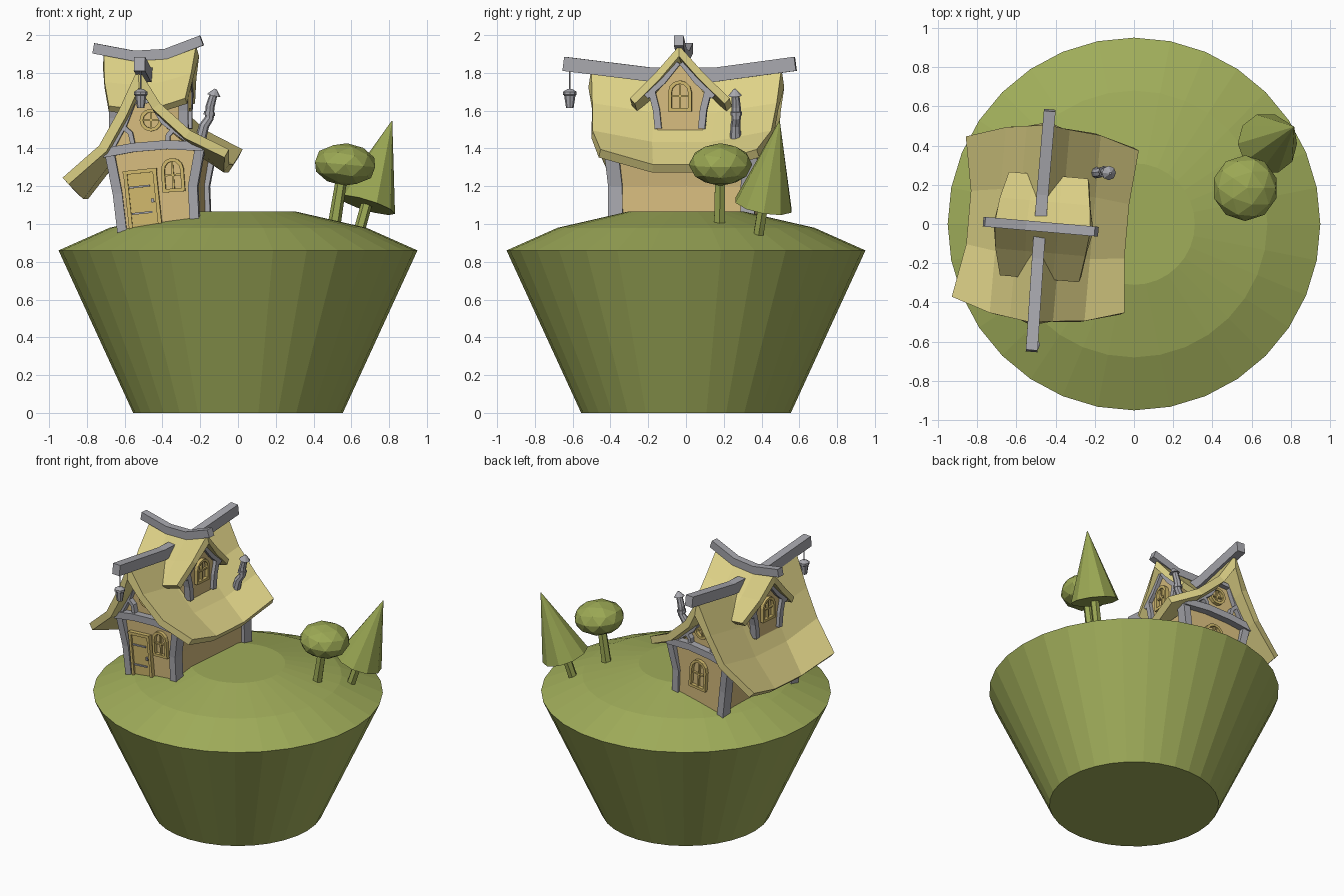
import bpy, bmesh, math
from mathutils import Vector, Matrix

if "Cube" in bpy.data.objects:
    bpy.data.objects.remove(bpy.data.objects["Cube"])


def material(name, r, g, b):
    m = bpy.data.materials.new(name)
    m.diffuse_color = [((c / 255 + 0.055) / 1.055) ** 2.4 for c in (r, g, b)] + [1]
    m.use_nodes = True
    m.node_tree.nodes["Principled BSDF"].inputs["Base Color"].default_value = m.diffuse_color
    return m


GREEN = material("grass_green", 160, 173, 90)
LEAF = material("tree_green", 155, 168, 84)
THATCH = material("roof_straw", 222, 210, 135)
WALL = material("wall_tan", 214, 188, 126)
FRAME = material("frame_ochre", 208, 184, 108)
GREY = material("timber_grey", 168, 168, 174)

WORLD = Matrix.Identity(4)
HOUSE = Matrix.Translation((-0.46, 0, 0)) @ Matrix.Rotation(math.radians(-5), 4, 'Z')
X, Y, Z = Vector((1, 0, 0)), Vector((0, 1, 0)), Vector((0, 0, 1))


def finish(bm, name, mat, frame):
    me = bpy.data.meshes.new(name)
    bm.to_mesh(me)
    bm.free()
    me.materials.append(mat)
    ob = bpy.data.objects.new(name, me)
    ob.matrix_world = frame
    bpy.context.collection.objects.link(ob)
    return ob


def loft(name, rings, mat, frame=HOUSE, closed=False):
    """Skin equal rings; cap the ends, or join last to first when closed."""
    bm = bmesh.new()
    vs = [[bm.verts.new(p) for p in r] for r in rings]
    n = len(vs[0])
    pairs = list(zip(vs, vs[1:])) + ([(vs[-1], vs[0])] if closed else [])
    for a, b in pairs:
        for i in range(n):
            bm.faces.new((a[i], a[(i + 1) % n], b[(i + 1) % n], b[i]))
    if not closed:
        bm.faces.new(vs[0][::-1])
        bm.faces.new(vs[-1])
    bmesh.ops.recalc_face_normals(bm, faces=bm.faces)
    return finish(bm, name, mat, frame)


def tangents(pts):
    return [(pts[min(i + 1, len(pts) - 1)] - pts[max(i - 1, 0)]).normalized()
            for i in range(len(pts))]


def sweep(name, pts, side, w, h, mat=GREY, frame=HOUSE):
    """Rectangular beam along a path, w wide along the side vector."""
    pts = [Vector(p) for p in pts]
    rings = []
    for p, t in zip(pts, tangents(pts)):
        up = t.cross(side).normalized() * h / 2
        s = side * w / 2
        rings.append([p - s - up, p + s - up, p + s + up, p - s + up])
    return loft(name, rings, mat, frame)


def tube(name, pts, radii, n, mat, frame=WORLD):
    """Round section along a path."""
    pts = [Vector(p) for p in pts]
    axis = (pts[-1] - pts[0]).normalized()
    a = axis.cross(Y).normalized()
    b = axis.cross(a)
    rings = [[p + r * (a * math.cos(k * math.tau / n) + b * math.sin(k * math.tau / n))
              for k in range(n)] for p, r in zip(pts, radii)]
    return loft(name, rings, mat, frame)


def roof(name, rows, thick):
    """Thick roof sheet from a grid of points."""
    bm = bmesh.new()
    vs = [[bm.verts.new(p) for p in r] for r in rows]
    for a, b in zip(vs, vs[1:]):
        for i in range(len(a) - 1):
            f = bm.faces.new((a[i], a[i + 1], b[i + 1], b[i]))
            f.normal_update()
            if f.normal.z < 0:
                f.normal_flip()
    ob = finish(bm, name, THATCH, HOUSE)
    mod = ob.modifiers.new("thickness", 'SOLIDIFY')
    mod.thickness, mod.offset, mod.use_even_offset = thick, -1, True


def arch(w, h):
    arc = [(w / 2 * math.cos(k * math.pi / 6), h - w / 2 + w / 2 * math.sin(k * math.pi / 6))
           for k in range(7)]
    return [(-w / 2, 0), (w / 2, 0)] + arc


def circle(r):
    return [(r * math.cos(k * math.tau / 12), r + r * math.sin(k * math.tau / 12)) for k in range(12)]


def window(name, outline, pos, turn, tilt=0):
    """Raised frame with a cross bar; outline is in x, z from the sill up."""
    frame = (HOUSE @ Matrix.Translation(pos) @ Matrix.Rotation(math.radians(turn), 4, 'Z')
             @ Matrix.Rotation(math.radians(tilt), 4, 'Y'))
    h = max(z for x, z in outline)
    w = max(x for x, z in outline)
    k = 1 - 0.018 / w
    inner = [(x * k, h / 2 + (z - h / 2) * (1 - 0.036 / h)) for x, z in outline]
    loft(name + "_frame", [[(x, y, z) for x, z in o] for o, y in
                           ((outline, 0.01), (outline, -0.025), (inner, -0.025), (inner, 0.01))],
         FRAME, frame, closed=True)
    sweep(name + "_upright_bar", [(0, -0.005, 0.01), (0, -0.005, h - 0.01)], Y, 0.02, 0.01, FRAME, frame)
    sweep(name + "_cross_bar", [(0.01 - w, -0.005, h * 0.5), (w - 0.01, -0.005, h * 0.5)], Y, 0.02, 0.01, FRAME, frame)


# Island: stacked rings
loft("island", [[(r * math.cos(k * math.tau / 32), r * math.sin(k * math.tau / 32), z) for k in range(32)]
                for r, z in ((0.555, 0), (0.95, 0.86), (0.68, 0.98), (0.31, 1.065))], GREEN, WORLD)

# Trees: pointed and round
tube("pointed_tree_trunk", [(0.635, 0.383, 0.94), (0.685, 0.412, 1.12)], (0.03, 0.03), 6, LEAF)
tube("pointed_tree_crown", [(0.68, 0.41, 1.10), (0.815, 0.495, 1.545)], (0.158, 0.002), 10, LEAF)
tube("round_tree_trunk", [(0.51, 0.178, 1.0), (0.55, 0.18, 1.25)], (0.034, 0.03), 6, LEAF)
bm = bmesh.new()
bmesh.ops.create_icosphere(bm, subdivisions=2, radius=1)
finish(bm, "round_tree_crown", LEAF, Matrix.Translation((0.567, 0.183, 1.315))
       @ Matrix.Rotation(math.radians(5), 4, 'Y') @ Matrix.Diagonal((0.168, 0.168, 0.113, 1)))

# House body and dormer body: gable outlines pushed through
body = [(-0.11, 0.92), (0.265, 0.92), (0.255, 1.2), (0.28, 1.37), (0.09, 1.53),
        (-0.025, 1.71), (-0.12, 1.49), (-0.19, 1.36), (-0.14, 1.16)]
loft("house_walls", [[(u, v, z) for u, z in body] for v in (-0.37, 0.37)], WALL)
dormer = [(-0.115, 1.42), (0.115, 1.42), (0.14, 1.66), (0, 1.83), (-0.14, 1.66)]
loft("dormer_walls", [[(u, v - 0.015, z + 0.1 * u) for v, z in dormer] for u in (-0.185, 0.185)], WALL)

# Main roof: end u, end z, half length, middle u, middle z
prof = [(-0.435, 1.245, 0.41, -0.385, 1.165), (-0.235, 1.415, 0.475, -0.235, 1.36),
        (-0.13, 1.60, 0.49, -0.13, 1.55), (-0.025, 1.825, 0.505, -0.025, 1.775),
        (0.09, 1.64, 0.49, 0.09, 1.59), (0.25, 1.495, 0.475, 0.25, 1.435),
        (0.45, 1.395, 0.415, 0.425, 1.315)]
stations = (-1, -1 / 3, 1 / 3, 1)
roof("main_roof", [[(ue, t * hv, ze) if abs(t) == 1 else (um, t * hv, zm) for t in stations]
                   for ue, ze, hv, um, zm in prof], 0.05)

# Dormer roof: v, z, left u, right u
half = [(0.265, 1.645, -0.20, 0.205), (0.13, 1.775, -0.235, 0.225), (0, 1.92, -0.25, 0.24)]
prof = half + [(-v, z, a, b) for v, z, a, b in half[1::-1]]
rows = []
for v, z, a, b in prof:
    us = [a + (b - a) * (t + 1) / 2 for t in stations]
    rows.append([(u, v - 0.015, z + 0.1 * u - (0 if abs(t) == 1 else 0.03)) for u, t in zip(us, stations)])
roof("dormer_roof", rows, 0.04)

# Ridge beams
sweep("main_ridge_beam", [(-0.005, -0.65, 1.848), (-0.015, -0.18, 1.79), (-0.02, 0.15, 1.79),
                          (-0.02, 0.58, 1.848)], X, 0.06, 0.075)
sweep("dormer_ridge_beam", [(-0.304, -0.015, 1.93), (-0.09, -0.015, 1.89), (0.08, -0.015, 1.90),
                            (0.271, -0.015, 1.972)], Y, 0.05, 0.055)

# Timber framing, same on front and back gables
for end, s in (("front", -1), ("back", 1)):
    sweep(end + "_left_post", [(-0.12, s * 0.35, 0.95), (-0.145, s * 0.352, 1.16), (-0.185, s * 0.372, 1.37)], Y, 0.075, 0.05)
    sweep(end + "_right_post", [(0.265, s * 0.35, 0.97), (0.255, s * 0.352, 1.2), (0.293, s * 0.372, 1.40)], Y, 0.075, 0.05)
    timbers = {
        "cross_beam": ([(-0.22, 1.375), (-0.06, 1.405), (0.12, 1.42), (0.31, 1.41)], 0.048),
        "left_gable_board": ([(-0.19, 1.38), (-0.11, 1.53), (-0.04, 1.71)], 0.035),
        "right_gable_board": ([(0.28, 1.41), (0.10, 1.545), (0, 1.71)], 0.035),
        "collar_tie": ([(-0.07, 1.645), (0.05, 1.655)], 0.025),
        "left_brace": ([(-0.06, 1.41), (-0.075, 1.48), (-0.12, 1.52)], 0.025),
        "right_brace": ([(0.12, 1.42), (0.125, 1.47), (0.16, 1.51)], 0.025)}
    for part, (path, thick) in timbers.items():
        d = 0.395 if part == "cross_beam" else 0.38
        sweep(f"{end}_{part}", [(u, s * d, z) for u, z in path], Y, 0.05, thick)
    window(end + "_round_window", circle(0.06), (0.033, s * 0.37, 1.49), 0 if s < 0 else 180)

# Dormer framing, same on both sides
for end, s in (("left", -1), ("right", 1)):
    lift = 0.02 * s - 0.015
    for k in (-1, 1):
        tag = f"{end}_dormer_{'front' if k < 0 else 'back'}"
        sweep(tag + "_post", [(s * 0.185, k * v - 0.015, z + lift) for v, z in
                              ((0.115, 1.5), (0.125, 1.6), (0.15, 1.70))], X, 0.05, 0.036)
        sweep(tag + "_gable_board", [(s * 0.19, k * v - 0.015, z + lift) for v, z in
                                     ((0.01, 1.85), (0.09, 1.75), (0.18, 1.67))], X, 0.04, 0.03)
    window(end + "_dormer_window", arch(0.125, 0.165), (s * 0.185, -0.015, 1.59 + lift), s * 90)

# Lower windows
window("front_arched_window", arch(0.12, 0.18), (0.155, -0.37, 1.17), 0, -4)
window("back_arched_window", arch(0.14, 0.21), (0.07, 0.37, 1.12), 180, 4)

# Door with frame, hinges and knob
DOOR = HOUSE @ Matrix.Translation((0.005, -0.37, 0.98)) @ Matrix.Rotation(math.radians(-6), 4, 'Y')
sweep("door_panel", [(0, 0, 0), (0, 0, 0.29)], Y, 0.03, 0.14, FRAME, DOOR)
for x in (-0.078, 0.078):
    sweep("door_jamb", [(x, 0, -0.01), (x, 0, 0.3)], Y, 0.055, 0.02, FRAME, DOOR)
sweep("door_lintel", [(-0.09, 0, 0.3), (0.09, 0, 0.3)], Y, 0.06, 0.02, FRAME, DOOR)
for z in (0.08, 0.22):
    sweep("door_hinge", [(-0.065, -0.015, z), (0.045, -0.015, z)], Y, 0.016, 0.01, GREY, DOOR)
sweep("door_knob", [(0.045, -0.02, 0.14), (0.06, -0.02, 0.14)], Y, 0.02, 0.02, GREY, DOOR)

# Crooked chimney pipe with cap
tube("chimney_pipe", [(-0.205, 0.262, 1.42), (-0.18, 0.262, 1.52), (-0.152, 0.266, 1.56), (-0.148, 0.266, 1.62),
                      (-0.128, 0.262, 1.69)], (0.03, 0.027, 0.024, 0.024, 0.02), 8, GREY)
tube("chimney_collar", [(-0.153, 0.266, 1.575), (-0.15, 0.266, 1.595)], (0.03, 0.03), 8, GREY)
tube("chimney_cap", [(-0.128, 0.26, 1.68), (-0.12, 0.258, 1.715)], (0.037, 0.006), 8, GREY)

# Hanging lantern under the front ridge end
tube("lantern_cord", [(-0.515, -0.615, 1.82), (-0.515, -0.615, 1.70)], (0.004, 0.004), 6, GREY)
tube("lantern", [(-0.515, -0.615, z) for z in (1.615, 1.68, 1.685, 1.70, 1.715)],
     (0.02, 0.03, 0.036, 0.036, 0.012), 8, GREY)
